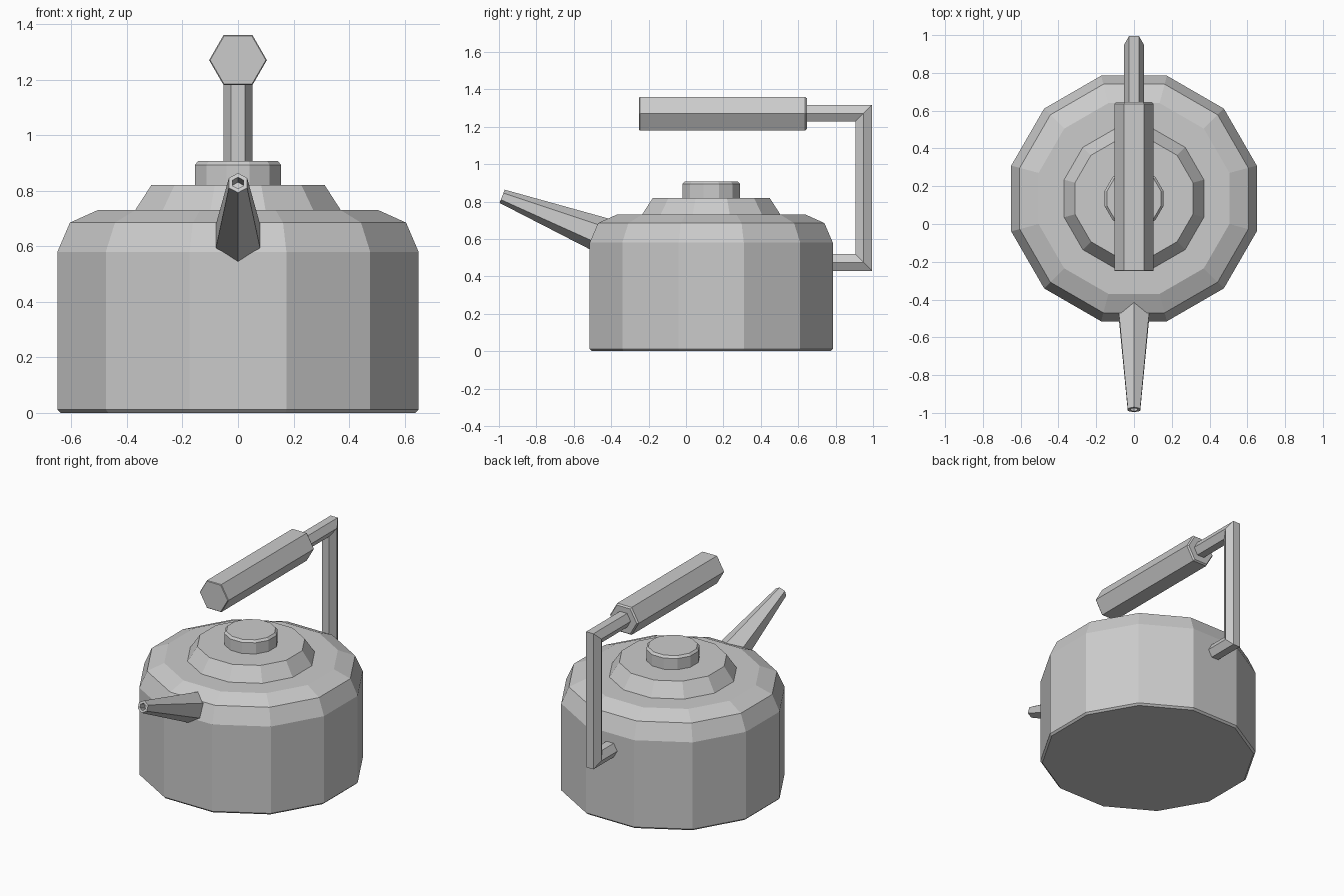
import bpy, bmesh
from math import pi, cos, sin
from mathutils import Vector

if "Cube" in bpy.data.objects:
    bpy.data.objects.remove(bpy.data.objects["Cube"])

CY = 0.135  # centre of the pot along y


def finish(name, bm):
    bmesh.ops.recalc_face_normals(bm, faces=bm.faces)
    me = bpy.data.meshes.new(name)
    bm.to_mesh(me)
    bm.free()
    ob = bpy.data.objects.new(name, me)
    bpy.context.collection.objects.link(ob)
    return ob


def skin(name, rings):
    """Bridge a list of rings of points and cap both ends."""
    bm = bmesh.new()
    vs = [[bm.verts.new(p) for p in r] for r in rings]
    n = len(rings[0])
    for a, b in zip(vs, vs[1:]):
        for i in range(n):
            j = (i + 1) % n
            bm.faces.new((a[i], a[j], b[j], b[i]))
    bm.faces.new(vs[0])
    bm.faces.new(vs[-1])
    return finish(name, bm)


def turned(name, profile, n=12):
    """Faceted vertical turning; profile holds (flat radius, z)."""
    rings = []
    for r, z in profile:
        R = r / cos(pi / n)
        angs = [2 * pi * (i + 0.5) / n for i in range(n)]
        rings.append([(R * cos(a), CY + R * sin(a), z) for a in angs])
    return skin(name, rings)


def hex_ring(centre, up, r, phase=0.0):
    """Hexagon spanned by the x axis and the given up vector."""
    c, up = Vector(centre), Vector(up)
    return [c + Vector((1, 0, 0)) * r * cos(a) + up * r * sin(a)
            for a in (phase + i * pi / 3 for i in range(6))]


# Pot, lid and knob
turned("pot_body", [(0.638, 0), (0.65, 0.012), (0.65, 0.58), (0.605, 0.685), (0.505, 0.73)])
turned("lid", [(0.37, 0.72), (0.37, 0.73), (0.312, 0.82)])
turned("lid_knob", [(0.155, 0.81), (0.155, 0.893), (0.143, 0.907)])

# Handle rod: hexagonal bar with mitred corners
R = 0.052
skin("handle_rod", [
    hex_ring((0, 0.70, 0.475), (0, 0, -1), R),
    hex_ring((0, 0.95, 0.475), (0, 1, -1), R),
    hex_ring((0, 0.95, 1.272), (0, 1, 1), R),
    hex_ring((0, 0.60, 1.272), (0, 0, 1), R),
])

# Grip
skin("handle_grip", [hex_ring((0, y, 1.27), (0, 0, 1), r) for y, r in
                     ((-0.25, 0.1), (-0.246, 0.104), (0.636, 0.104), (0.646, 0.095))])

# Spout: tapered hexagon with an edge on top and a recessed mouth
tip, base = Vector((0, -0.983, 0.828)), Vector((0, -0.40, 0.60))
axis = (tip - base).normalized()
up = Vector((1, 0, 0)).cross(axis)
skin("spout", [
    hex_ring(base, up, 0.102, pi / 6),
    hex_ring(tip, up, 0.038, pi / 6),
    hex_ring(tip, up, 0.022, pi / 6),
    hex_ring(tip - axis * 0.05, up, 0.022, pi / 6),
])
